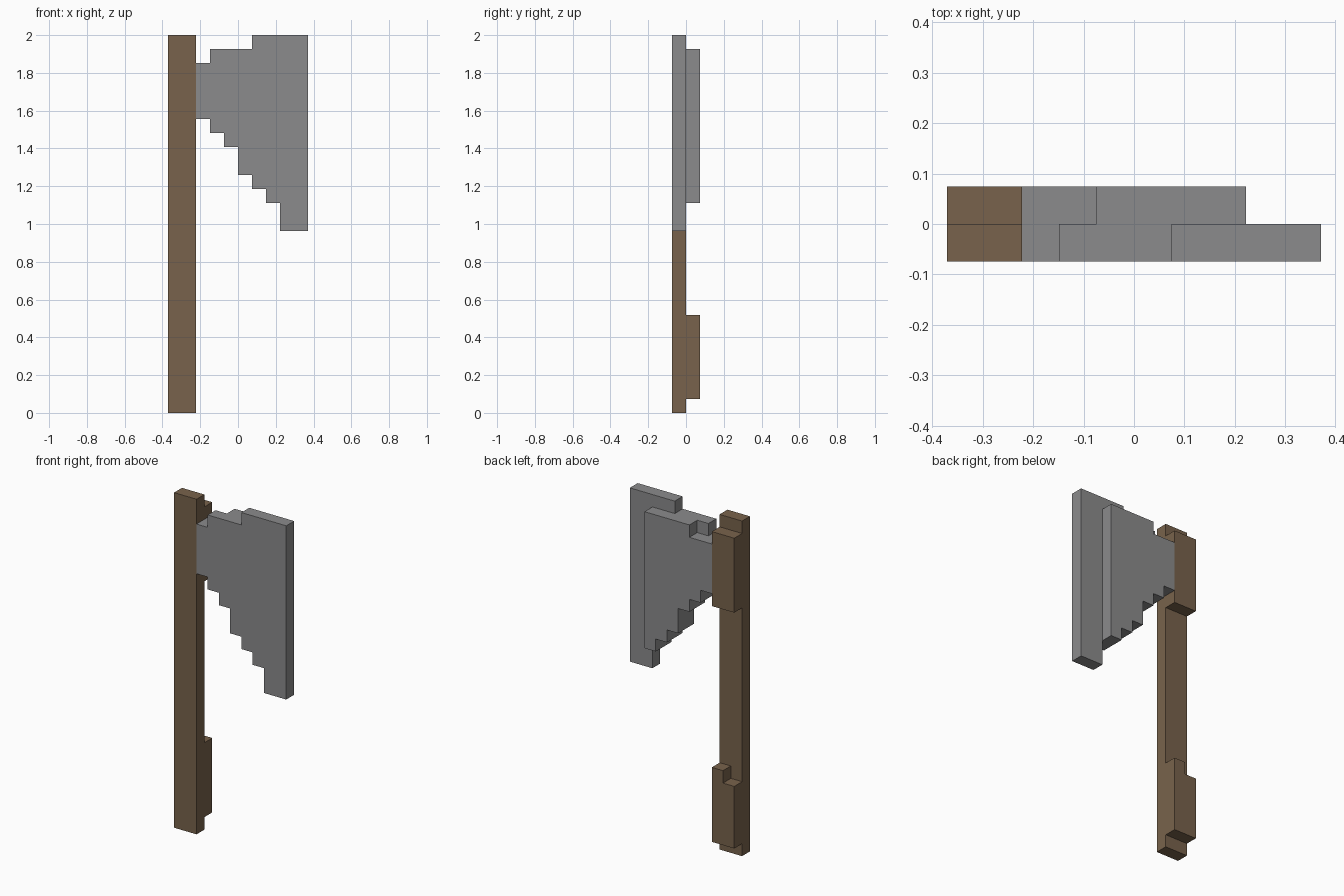
import bpy, bmesh

if "Cube" in bpy.data.objects:
    bpy.data.objects.remove(bpy.data.objects["Cube"])

U = 2 / 27            # one grid step: the model is 10 x 2 x 27 steps


def material(name, rgb):
    m = bpy.data.materials.new(name)
    m.diffuse_color = (*rgb, 1)
    m.use_nodes = True
    m.node_tree.nodes["Principled BSDF"].inputs["Base Color"].default_value = m.diffuse_color
    return m


WOOD = material("brown wood", (0.189, 0.124, 0.072))
STEEL = material("grey steel", (0.258, 0.258, 0.262))


def slab(name, first, columns, layer, mat):
    """Stepped slab: columns are (bottom, top) per step in x; layer 0 is front, 1 is back."""
    lower, upper = [], []
    for i, (lo, hi) in enumerate(columns):
        lower += [(first + i, lo), (first + i + 1, lo)]
        upper += [(first + i, hi), (first + i + 1, hi)]
    outline = lower + upper[::-1]
    # drop repeated and collinear points
    outline = [p for i, p in enumerate(outline) if p != outline[i - 1]]
    n = len(outline)
    outline = [p for i, p in enumerate(outline)
               if not any(outline[i - 1][k] == p[k] == outline[(i + 1) % n][k] for k in (0, 1))]

    bm = bmesh.new()
    y = (layer - 1) * U
    face = bm.faces.new([bm.verts.new(((x - 5) * U, y, z * U)) for x, z in outline])
    new = bmesh.ops.extrude_face_region(bm, geom=[face])["geom"]
    bmesh.ops.translate(bm, vec=(0, U, 0), verts=[v for v in new if isinstance(v, bmesh.types.BMVert)])
    bmesh.ops.recalc_face_normals(bm, faces=bm.faces)
    mesh = bpy.data.meshes.new(name)
    bm.to_mesh(mesh)
    bm.free()
    mesh.materials.append(mat)
    bpy.context.collection.objects.link(bpy.data.objects.new(name, mesh))


# Handle: long post with two raised blocks on the back
slab("handle_post", 0, [(0, 27)] * 2, 0, WOOD)
slab("handle_top_block", 0, [(20, 26)] * 2, 1, WOOD)
slab("handle_grip_block", 0, [(1, 6), (1, 7)], 1, WOOD)

# Blade: two stepped layers sharing the same lower stair
stair = [21, 20, 19, 17, 16, 15, 13, 13]
slab("blade_front", 2, list(zip(stair, [25, 26, 26, 26, 27, 27, 27, 27])), 0, STEEL)
slab("blade_back", 2, list(zip(stair, [25, 25, 26, 26, 26, 26])), 1, STEEL)
